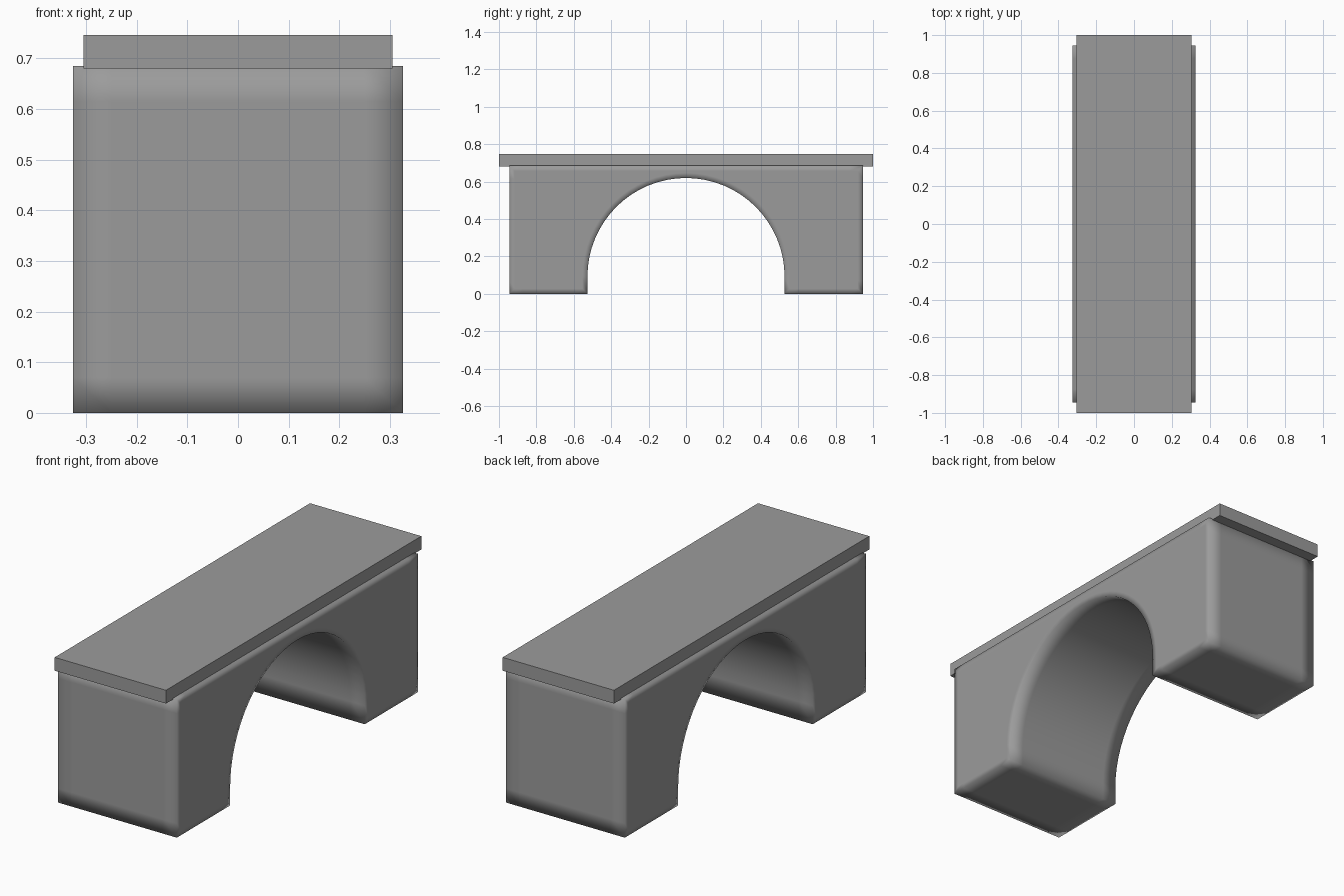
import bpy, bmesh, math

if "Cube" in bpy.data.objects:
    bpy.data.objects.remove(bpy.data.objects["Cube"])

# Dark stone grey shared by both parts
stone = bpy.data.materials.new("stone")
stone.diffuse_color = (0.33, 0.33, 0.33, 1)
stone.use_nodes = True
stone.node_tree.nodes["Principled BSDF"].inputs["Base Color"].default_value = stone.diffuse_color


def extrude_profile(name, profile, stations, inset):
    """Sweep a closed (y, z) profile along x, with soft-shaded edges."""
    bm = bmesh.new()
    rings = [[bm.verts.new((x, y, z)) for y, z in profile] for x in stations]
    n = len(profile)
    for a, b in zip(rings, rings[1:]):
        for i in range(n):
            j = (i + 1) % n
            bm.faces.new((a[i], a[j], b[j], b[i]))
    caps = [bm.faces.new(rings[0]), bm.faces.new(rings[-1])]
    bmesh.ops.recalc_face_normals(bm, faces=bm.faces[:])
    # Support loop on both side faces keeps their centres flat
    bmesh.ops.inset_region(bm, faces=caps, thickness=inset, use_even_offset=True)
    for f in bm.faces:
        f.smooth = True
    mesh = bpy.data.meshes.new(name)
    bm.to_mesh(mesh)
    bm.free()
    mesh.materials.append(stone)
    obj = bpy.data.objects.new(name, mesh)
    bpy.context.collection.objects.link(obj)
    return obj


# Arched body: right half of the outline from the crown, then mirrored
R, SPRING, END, TOP, S = 0.527, 0.092, 0.945, 0.685, 0.07
STEPS = 16
half = [(R * math.sin(t), SPRING + R * math.cos(t))
        for t in (math.pi / 2 * i / STEPS for i in range(1, STEPS + 1))]
half += [(R, 0), (R + S, 0), (END - S, 0), (END, 0),
         (END, S), (END, TOP - S), (END, TOP), (END - S, TOP)]
outline = [(0, SPRING + R)] + half + [(-y, z) for y, z in reversed(half)]
extrude_profile("arch_body", outline, (-0.326, -0.25, 0.25, 0.326), 0.028)

# Flat deck slab on top
L, Z0, Z1, D = 1.0, 0.68, 0.746, 0.05
slab = [(-L, Z0), (-L + D, Z0), (L - D, Z0), (L, Z0),
        (L, Z1), (L - D, Z1), (-L + D, Z1), (-L, Z1)]
deck = extrude_profile("deck", slab, (-0.305, -0.26, 0.26, 0.305), 0.015)
bpy.context.view_layer.objects.active = deck
deck.select_set(True)
bpy.ops.object.shade_smooth_by_angle(angle=math.radians(40))
